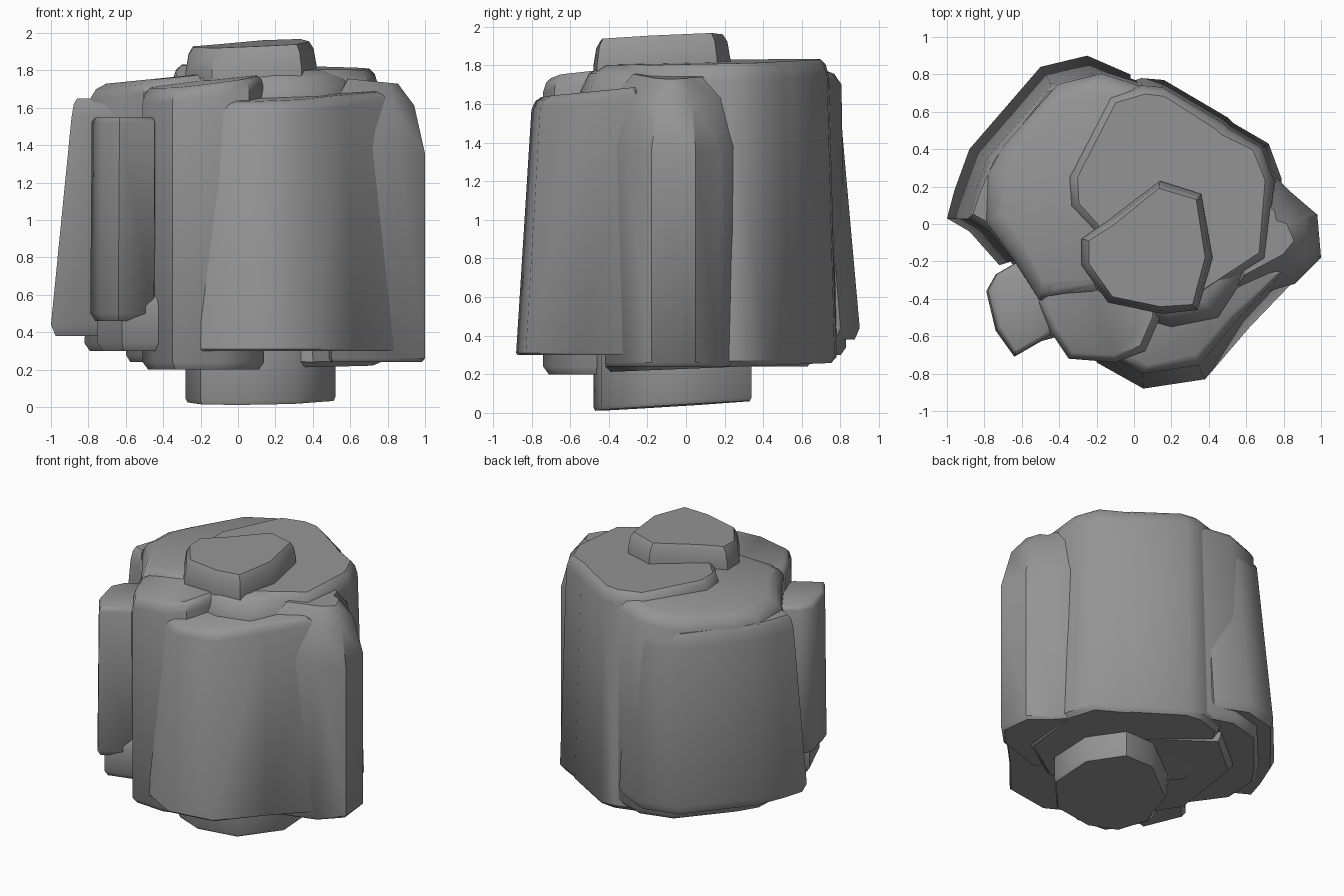
import bpy, bmesh, math
from mathutils import Vector

cube = bpy.data.objects.get("Cube")
if cube:
    bpy.data.objects.remove(cube)

stone = bpy.data.materials.new("grey stone")
stone.use_nodes = True
GREY = (0.3, 0.3, 0.3, 1)
stone.diffuse_color = GREY
stone.node_tree.nodes["Principled BSDF"].inputs["Base Color"].default_value = GREY


def column(name, outline, low, high, taper=1.0, shoulder=(.06, .04), foot=(.04, .03),
           tilt=(0, 0), foot_tilt=(0, 0)):
    """Loft an outline upward, tapering to the cluster axis, with worn top and bottom rims."""
    bm = bmesh.new()
    pts = [Vector(p) for p in outline]
    mid = sum(pts, Vector((0, 0))) / len(pts)
    drop, inset = shoulder
    rise, tuck = foot
    # (height, taper share, inset, tilt)
    levels = [(low, 0, tuck, foot_tilt), (low + rise, 0, 0, foot_tilt),
              (high - drop, 1, 0, tilt), (high - drop * .3, 1, inset * .4, tilt),
              (high, 1, inset, tilt)]
    rings = []
    for z, share, shrink, lean in levels:
        ring = []
        for p in pts:
            q = p * (1 + (taper - 1) * share)
            q = q + (mid - q).normalized() * shrink
            d = q - mid
            ring.append(bm.verts.new((q.x, q.y, z + d.x * lean[0] + d.y * lean[1])))
        rings.append(ring)
    n = len(pts)
    for a, b in zip(rings, rings[1:]):
        for i in range(n):
            j = (i + 1) % n
            bm.faces.new((a[i], a[j], b[j], b[i]))
    bm.faces.new(rings[0][::-1])
    bm.faces.new(rings[-1])
    bmesh.ops.recalc_face_normals(bm, faces=bm.faces)
    mesh = bpy.data.meshes.new(name)
    bm.to_mesh(mesh)
    bm.free()
    mesh.materials.append(stone)
    obj = bpy.data.objects.new(name, mesh)
    bpy.context.collection.objects.link(obj)
    bpy.ops.object.select_all(action='DESELECT')
    obj.select_set(True)
    bpy.context.view_layer.objects.active = obj
    bpy.ops.object.shade_smooth_by_angle(angle=math.radians(42))
    return obj


# Tall columns around the cluster
column("front_column", [(-.2, -.74), (.05, -.88), (.38, -.83), (.62, -.55), (.88, -.28), (.4, 0), (-.2, -.1)],
       .3, 1.66, taper=.91, shoulder=(.06, .06), foot=(.01, .01), tilt=(.02, .08))
column("front_right_column", [(-.51, -.42), (-.45, -.57), (-.35, -.72), (-.1, -.74), (.06, -.68), (.14, -.5),
                              (.1, 0), (-.3, 0)],
       .2, 1.74, shoulder=(.07, .04), tilt=(.12, .06))
column("small_right_column", [(-.79, -.36), (-.74, -.27), (-.62, -.2), (-.4, -.3), (-.45, -.6), (-.64, -.71),
                              (-.74, -.57)],
       .46, 1.55, taper=.99, shoulder=(.03, .03))
column("small_column_step", [(-.75, -.36), (-.6, -.2), (-.4, -.3), (-.4, -.6), (-.62, -.66)],
       .3, .6)
column("back_right_slab", [(-1, .03), (-.96, .18), (-.88, .4), (-.5, .84), (-.25, .9), (-.02, .8), (-.1, .3),
                           (-.5, -.1), (-.72, -.22), (-.88, -.04)],
       .38, 1.65, taper=.89, shoulder=(.1, .04), foot=(.06, .03))
column("middle_right_column", [(-.82, .02), (-.81, .28), (-.72, .43), (-.42, .77), (-.18, .83), (.1, .74),
                               (.3, 0), (-.2, -.4), (-.52, -.42), (-.66, -.2)],
       .3, 1.76, taper=.97, shoulder=(.08, .1), tilt=(.1, 0))
column("inner_right_column", [(-.6, -.2), (-.52, .4), (-.2, .66), (.3, .3), (.2, -.3), (-.46, -.4)],
       .24, 1.775, shoulder=(.08, .06), tilt=(.1, 0))
column("back_left_column", [(-.36, .1), (-.37, .26), (-.14, .72), (.04, .78), (.16, .77), (.5, .57), (.53, .54),
                            (.72, .43), (.79, .24), (.74, -.2), (.4, -.42), (0, -.3)],
       .24, 1.82, taper=.95, shoulder=(.09, .05), foot=(.03, .03), tilt=(-.02, .02), foot_tilt=(0, .04))
column("left_column", [(.58, .3), (.77, .24), (.84, .17), (.98, .05), (1, -.18), (.86, -.32), (.5, -.42),
                       (.4, 0)],
       .24, 1.74, shoulder=(.36, .17), foot=(.02, .02), tilt=(-.1, 0))
# Ledge under the top block
column("upper_ledge", [(-.33, -.1), (-.3, -.32), (-.12, -.46), (.2, -.55), (.45, -.5), (.66, -.2), (.6, .15),
                       (.2, .35), (-.15, .2)],
       1.5, 1.8, shoulder=(.14, .12))
# Top block and bottom plug
column("top_block", [(-.28, -.08), (-.28, -.22), (-.14, -.42), (.15, -.48), (.34, -.46), (.42, -.18),
                     (.36, .16), (.14, .23), (-.14, .02)],
       1.6, 1.94, shoulder=(.13, .04), tilt=(.05, .05))
column("bottom_plug", [(-.28, -.2), (-.2, -.4), (0, -.48), (.3, -.44), (.52, -.2), (.52, .12), (.35, .34),
                       (.12, .34), (-.2, .1)],
       .035, .5, foot=(.02, .01), foot_tilt=(.01, .06))
